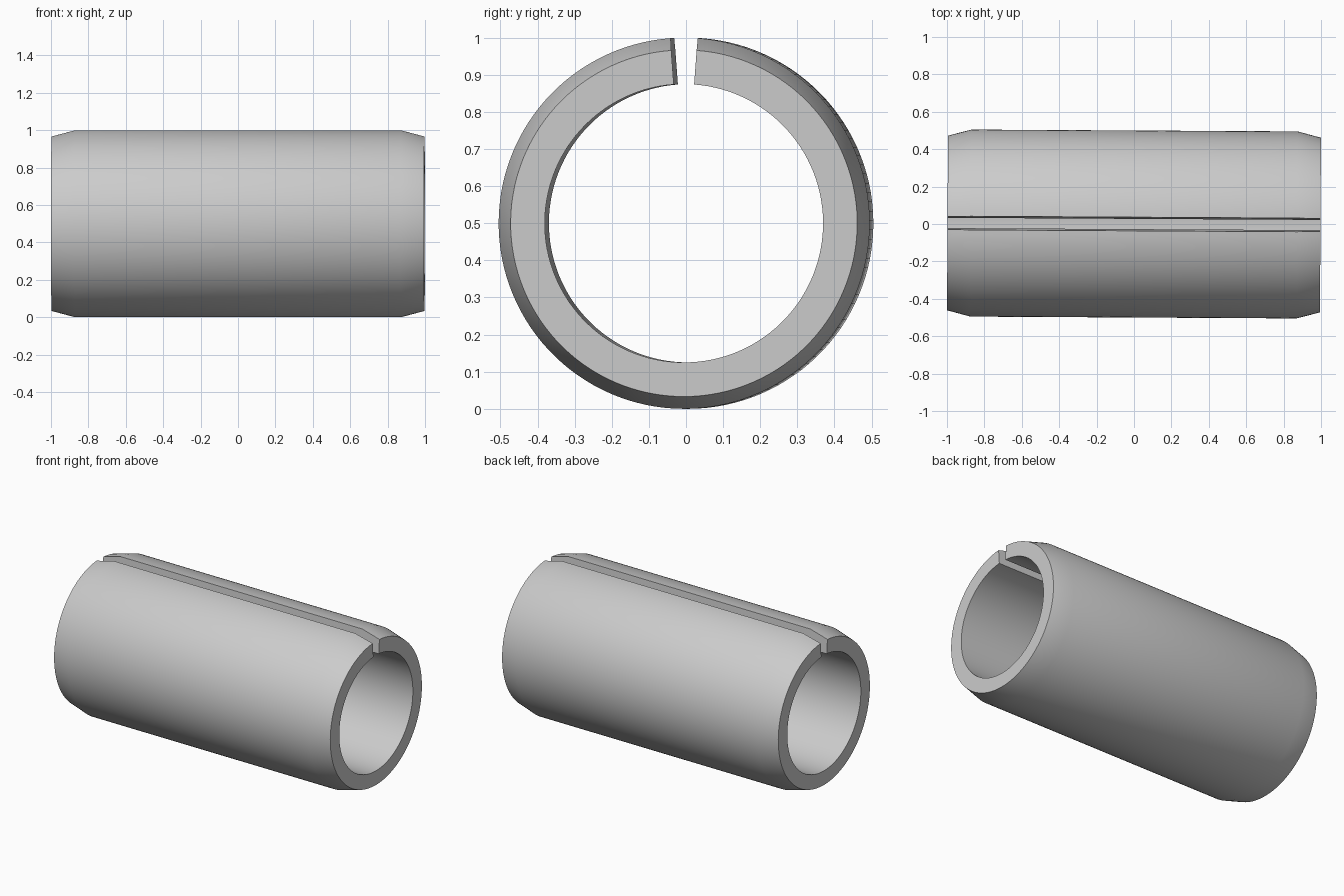
import bpy, bmesh, math
from mathutils import Matrix, Vector

cube = bpy.data.objects.get("Cube")
if cube:
    bpy.data.objects.remove(cube, do_unlink=True)

HALF_LEN, OUTER, INNER, TIP = 0.997, 0.5, 0.375, 0.467
CHAMFER = 0.125
GAP = math.radians(4.2)        # half angle of the slot
YAW = -0.0056                  # slight turn about the vertical
STEPS = 120

steel = bpy.data.materials.new("plain grey steel")
steel.use_nodes = True
grey = (0.6, 0.6, 0.6, 1)
steel.diffuse_color = grey
steel.node_tree.nodes["Principled BSDF"].inputs["Base Color"].default_value = grey

# Wall cross-section with chamfered ends, placed at one side of the slot
body = HALF_LEN - CHAMFER
profile = [(-HALF_LEN, INNER), (-HALF_LEN, TIP), (-body, OUTER),
           (body, OUTER), (HALF_LEN, TIP), (HALF_LEN, INNER)]
bm = bmesh.new()
start = Matrix.Rotation(GAP, 3, 'X')
section = bm.faces.new([bm.verts.new(start @ Vector((x, 0, r))) for x, r in profile])

# Sweep the section around the axis, leaving the slot open
first_cap = bm.faces.new([bm.verts.new(v.co) for v in section.verts])
ring = bmesh.ops.spin(bm, geom=[section, *section.edges, *section.verts],
                      cent=(0, 0, 0), axis=(1, 0, 0),
                      angle=2 * math.pi - 2 * GAP, steps=STEPS)
bmesh.ops.remove_doubles(bm, verts=bm.verts, dist=1e-5)
bmesh.ops.recalc_face_normals(bm, faces=bm.faces)

mesh = bpy.data.meshes.new("slotted_sleeve")
bm.to_mesh(mesh)
bm.free()
mesh.materials.append(steel)
sleeve = bpy.data.objects.new("slotted_sleeve", mesh)
bpy.context.collection.objects.link(sleeve)
sleeve.location.z = OUTER
sleeve.rotation_euler.z = YAW

# Smooth walls and chamfers, crisp ends and slot
bpy.ops.object.select_all(action='DESELECT')
sleeve.select_set(True)
bpy.context.view_layer.objects.active = sleeve
bpy.ops.object.shade_smooth_by_angle(angle=math.radians(30))
